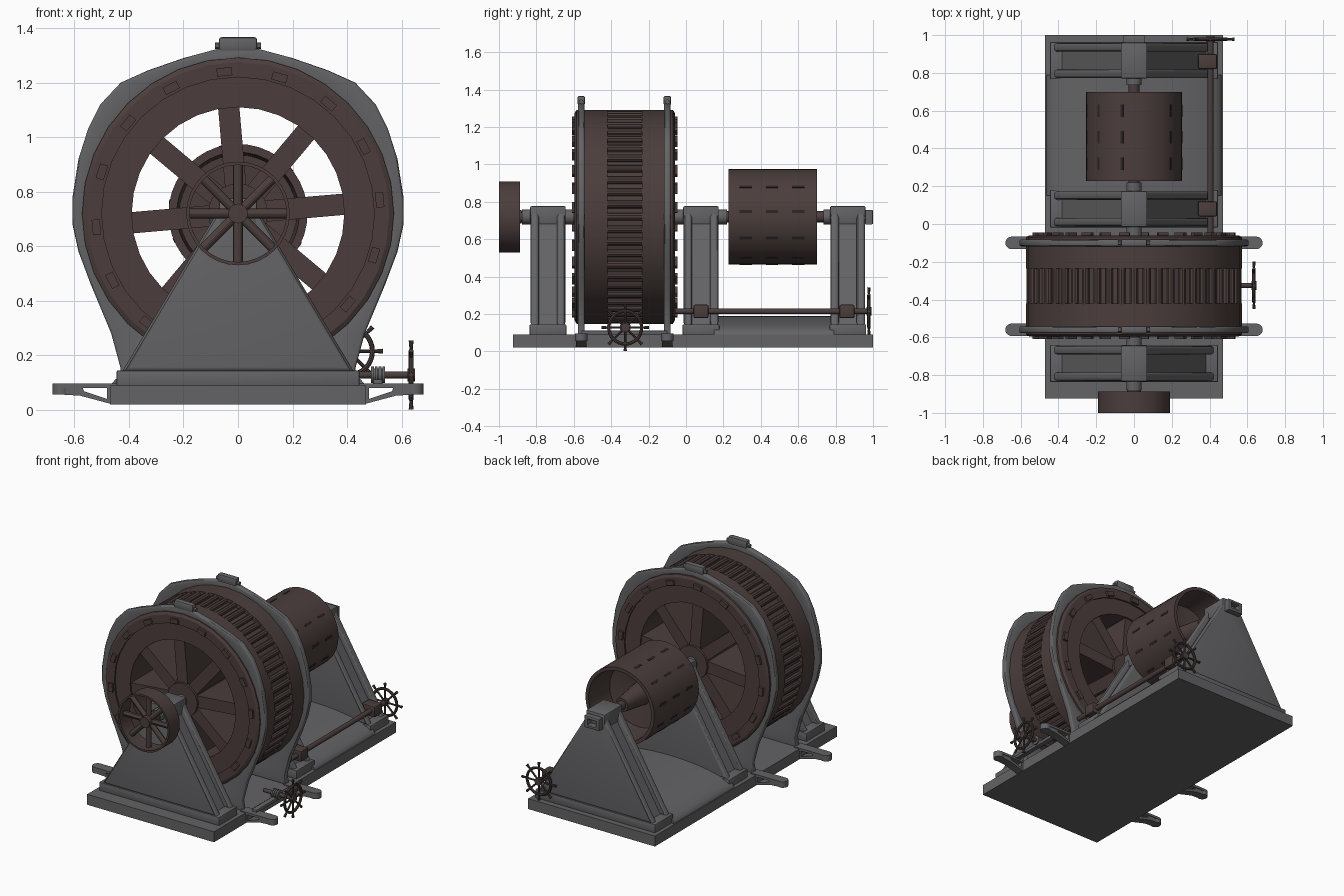
import bpy, bmesh, math
from mathutils import Vector, Matrix

if "Cube" in bpy.data.objects:
    bpy.data.objects.remove(bpy.data.objects["Cube"])

def material(name, col):
    m = bpy.data.materials.new(name)
    m.diffuse_color = (*col, 1)
    m.use_nodes = True
    m.node_tree.nodes["Principled BSDF"].inputs["Base Color"].default_value = m.diffuse_color
    return m

GREY = material("iron grey", (0.125, 0.124, 0.130))
BROWN = material("rust brown", (0.070, 0.048, 0.045))
DARK = material("slot dark brown", (0.025, 0.018, 0.017))
AX = 0.72  # height of the main axle

def finish(name, bm, mat):
    bmesh.ops.remove_doubles(bm, verts=bm.verts, dist=0.0001)
    bmesh.ops.recalc_face_normals(bm, faces=bm.faces)
    me = bpy.data.meshes.new(name)
    bm.to_mesh(me)
    bm.free()
    me.materials.append(mat)
    ob = bpy.data.objects.new(name, me)
    bpy.context.collection.objects.link(ob)
    return ob

def add_cyl(bm, a, b, r, seg=16, r2=None):
    a, b = Vector(a), Vector(b)
    d = b - a
    rot = d.to_track_quat('Z', 'Y').to_matrix().to_4x4()
    bmesh.ops.create_cone(bm, cap_ends=True, segments=seg, radius1=r, radius2=r if r2 is None else r2,
                          depth=d.length, matrix=Matrix.Translation((a + b) / 2) @ rot)

def add_box(bm, lo, hi, rot=None):
    lo, hi = Vector(lo), Vector(hi)
    m = Matrix.Translation((lo + hi) / 2) @ Matrix.Diagonal((*(hi - lo), 1))
    bmesh.ops.create_cube(bm, size=1, matrix=(rot or Matrix()) @ m)

def box(name, lo, hi, mat, bevel=0):
    bm = bmesh.new()
    add_box(bm, lo, hi)
    if bevel:
        bmesh.ops.bevel(bm, geom=bm.edges[:], offset=bevel, segments=2, affect='EDGES', profile=0.5)
    return finish(name, bm, mat)

def cyl(name, a, b, r, mat, seg=20):
    bm = bmesh.new()
    add_cyl(bm, a, b, r, seg)
    return finish(name, bm, mat)

def lathe(name, prof, mat, seg=32):
    """Spin a closed (radius, y) profile round the main axle."""
    bm = bmesh.new()
    rings = []
    for i in range(seg):
        t = 2 * math.pi * i / seg
        rings.append([bm.verts.new((r * math.cos(t), y, AX + r * math.sin(t))) for r, y in prof])
    n = len(prof)
    for i in range(seg):
        p, q = rings[i], rings[(i + 1) % seg]
        for j in range(n):
            k = (j + 1) % n
            bm.faces.new((p[j], p[k], q[k], q[j]))
    return finish(name, bm, mat)

def plate(name, loops, y0, y1, mat, bevel=0):
    """Fill outlines in x,z (extra loops are holes) and thicken along y."""
    cu = bpy.data.curves.new(name + "_outline", 'CURVE')
    cu.dimensions, cu.fill_mode = '2D', 'BOTH'
    cu.extrude = (y1 - y0) / 2 - bevel
    cu.bevel_depth, cu.bevel_resolution, cu.offset = bevel, 2, -bevel
    for pts in loops:
        sp = cu.splines.new('POLY')
        sp.points.add(len(pts) - 1)
        for p, (x, z) in zip(sp.points, pts):
            p.co = (x, z, 0, 1)
        sp.use_cyclic_u = True
    tmp = bpy.data.objects.new(name + "_tmp", cu)
    bpy.context.collection.objects.link(tmp)
    me = bpy.data.meshes.new_from_object(tmp.evaluated_get(bpy.context.evaluated_depsgraph_get()))
    bm = bmesh.new()
    bm.from_mesh(me)
    bm.transform(Matrix.Translation((0, (y0 + y1) / 2, 0)) @ Matrix.Rotation(math.pi / 2, 4, 'X'))
    bpy.data.objects.remove(tmp)
    bpy.data.meshes.remove(me)
    return finish(name, bm, mat)

def turn(deg):
    """Rotation about the main axle; 0 points along +x, 90 points up."""
    c = Matrix.Translation((0, 0, AX))
    return c @ Matrix.Rotation(-math.radians(deg), 4, 'Y') @ c.inverted()

# base slab and rounded bed under the drum
box("base_slab", (-0.47, -0.925, 0.02), (0.47, 1.0, 0.09), GREY)
hump = [(0.465 * math.cos(math.pi * i / 24), 0.085 + 0.105 * math.sin(math.pi * i / 24)) for i in range(25)]
plate("drum_bed", [hump], 0.15, 0.79, GREY)

# three A-frame stands with rounded flanges, web, bearing block and collars
for i, c in enumerate((-0.738, 0.08, 0.865)):
    n = "stand_%d_" % (i + 1)
    box(n + "foot", (-0.445, c - 0.098, 0.085), (0.445, c + 0.098, 0.145), GREY, 0.006)
    tri = [(-0.425, 0.14), (0.425, 0.14), (0.07, 0.735), (-0.07, 0.735)]
    web = [(-0.385, 0.14), (0.385, 0.14), (0.03, 0.735), (-0.03, 0.735)]
    for s, side in ((-1, "front"), (1, "back")):
        plate(n + side + "_flange", [tri], c + s * 0.07 - 0.023, c + s * 0.07 + 0.023, GREY, 0.016)
    plate(n + "web", [web], c - 0.06, c + 0.06, GREY)
    box(n + "bearing_block", (-0.07, c - 0.095, 0.68), (0.07, c + 0.095, 0.777), GREY, 0.008)
    if i < 2:
        cyl(n + "collar", (0, c - 0.14, AX), (0, c + 0.14, AX), 0.04, GREY)
    else:
        cyl(n + "collar", (0, c - 0.13, AX), (0, c, AX), 0.04, GREY)
        outer = [(-0.055, 0.68), (0.055, 0.68), (0.055, 0.757), (-0.055, 0.757)]
        inner = [(-0.03, 0.70), (0.03, 0.70), (0.03, 0.738), (-0.03, 0.738)]
        plate(n + "end_frame", [outer, inner], c + 0.09, 1.0, GREY, 0.006)

# axle
cyl("axle", (0, -0.98, AX), (0, 0.95, AX), 0.03, BROWN)

# large wheel rim with a recessed centre band
half = [(0.39, -0.585), (0.50, -0.585), (0.50, -0.595), (0.555, -0.595), (0.572, -0.585),
        (0.572, -0.42), (0.548, -0.42)]
lathe("great_wheel_rim", half + [(r, -0.655 - y) for r, y in reversed(half)], BROWN, 32)

# rods round the centre band
bm = bmesh.new()
for i in range(52):
    t = 2 * math.pi * i / 52
    x, z = 0.55 * math.cos(t), AX + 0.55 * math.sin(t)
    add_cyl(bm, (x, -0.425, z), (x, -0.235, z), 0.021, 10)
finish("band_rods", bm, BROWN)

# eight deep spokes, hub, and blocks on both rim faces
bm = bmesh.new()
for i in range(8):
    add_box(bm, (0.05, -0.575, AX - 0.039), (0.42, -0.08, AX + 0.039), turn(5 + 45 * i))
finish("great_wheel_spokes", bm, BROWN)
cyl("great_wheel_hub", (0, -0.59, AX), (0, -0.065, AX), 0.11, BROWN, 24)
bm = bmesh.new()
for i in range(16):
    for y0, y1 in ((-0.61, -0.58), (-0.075, -0.045)):
        add_box(bm, (0.507, y0, AX - 0.028), (0.537, y1, AX + 0.028), turn(5.5 + 22.5 * i))
finish("rim_blocks", bm, BROWN)

# two grey frames round the wheel, with top lugs and side feet
right = [(0.44, 0.085), (0.43, 0.15), (0.465, 0.28), (0.54, 0.46), (0.585, 0.58), (0.607, 0.68),
         (0.607, 0.78), (0.585, 0.92), (0.55, 1.03), (0.505, 1.12), (0.43, 1.20), (0.33, 1.245),
         (0.2, 1.29), (0.07, 1.325)]
outline = right + [(-x, z) for x, z in reversed(right)]
hole = [(0.56 * math.cos(math.pi * i / 24), AX + 0.56 * math.sin(math.pi * i / 24)) for i in range(48)]
for c, n in ((-0.56, "front"), (-0.10, "rear")):
    plate(n + "_frame", [outline, hole], c - 0.018, c + 0.018, GREY, 0.01)
    box(n + "_frame_lug", (-0.07, c - 0.02, 1.315), (0.07, c + 0.02, 1.367), GREY, 0.01)
    cyl(n + "_lug_pin", (-0.085, c, 1.335), (0.085, c, 1.335), 0.012, GREY, 12)
    for s, side in ((-1, "left"), (1, "right")):
        bm = bmesh.new()
        xs = sorted((s * 0.43, s * 0.648))
        add_box(bm, (xs[0], c - 0.033, 0.06 + 0.02), (xs[1], c + 0.033, 0.096))
        add_cyl(bm, (s * 0.648, c, 0.056), (s * 0.648, c, 0.096), 0.033, 20)
        finish("%s_%s_foot_plate" % (n, side), bm, GREY)
        strut = [(0.46, 0.02), (0.49, 0.028), (0.58, 0.052), (0.65, 0.056), (0.65, 0.082), (0.57, 0.082),
                 (0.565, 0.068), (0.48, 0.04), (0.48, 0.085), (0.46, 0.085)]
        plate("%s_%s_foot_strut" % (n, side), [[(s * x, z) for x, z in strut]], c - 0.028, c + 0.028, GREY)

# front pulley: thin rim, round spokes, hub
lathe("front_pulley_rim", [(0.178, -1.0), (0.19, -1.0), (0.19, -0.888), (0.178, -0.888)], BROWN, 32)
bm = bmesh.new()
for i in range(8):
    t = math.pi * i / 4
    add_cyl(bm, (0, -0.945, AX), (0.183 * math.cos(t), -0.945, AX + 0.183 * math.sin(t)), 0.018, 12)
add_cyl(bm, (0, -0.99, AX), (0, -0.88, AX), 0.036, 20)
finish("front_pulley_spokes", bm, BROWN)

# hollow rear drum with inner web, hub and slots
lathe("rear_drum", [(0.255, 0.228), (0.255, 0.70), (0.232, 0.70), (0.215, 0.50), (0.03, 0.47),
                    (0.03, 0.44), (0.215, 0.42), (0.225, 0.228)], BROWN, 40)
bm = bmesh.new()
add_cyl(bm, (0, 0.46, AX), (0, 0.68, AX), 0.075, 24, 0.045)
add_cyl(bm, (0, 0.46, AX), (0, 0.24, AX), 0.075, 24, 0.045)
finish("rear_drum_hub", bm, BROWN)
bm = bmesh.new()
for i in range(11):
    if i != 2:
        for y in (0.32, 0.46, 0.60):
            add_box(bm, (0.248, y - 0.033, AX - 0.008), (0.2565, y + 0.033, AX + 0.008), turn(6.5 + i * 360 / 11))
finish("drum_slots", bm, DARK)

def handwheel(name, centre, axis):
    """Ship-style wheel with eight handles; axis is X or Y."""
    bm = bmesh.new()
    n, k = 32, 8
    grid = [[bm.verts.new(((0.088 + 0.009 * math.cos(2 * math.pi * j / k)) * math.cos(2 * math.pi * i / n),
                           (0.088 + 0.009 * math.cos(2 * math.pi * j / k)) * math.sin(2 * math.pi * i / n),
                           0.009 * math.sin(2 * math.pi * j / k))) for j in range(k)] for i in range(n)]
    for i in range(n):
        for j in range(k):
            bm.faces.new((grid[i][j], grid[(i + 1) % n][j], grid[(i + 1) % n][(j + 1) % k], grid[i][(j + 1) % k]))
    for i in range(8):
        d = Vector((math.cos(math.pi * i / 4), math.sin(math.pi * i / 4), 0))
        add_cyl(bm, (0, 0, 0), d * 0.1, 0.006, 8)
        add_cyl(bm, d * 0.095, d * 0.126, 0.006, 8, 0.009)
    add_cyl(bm, (0, 0, -0.014), (0, 0, 0.014), 0.024, 16)
    rot = Matrix.Rotation(math.pi / 2, 4, 'Y' if axis == 'X' else 'X')
    bm.transform(Matrix.Translation(centre) @ rot)
    finish(name, bm, BROWN)

# side handwheel on a short grooved shaft, with cross bar
handwheel("side_handwheel", (0.635, -0.325, 0.128), 'X')
cyl("side_shaft", (0.42, -0.325, 0.128), (0.64, -0.325, 0.128), 0.013, BROWN)
bm = bmesh.new()
for i in range(4):
    add_cyl(bm, (0.488 + i * 0.014, -0.325, 0.128), (0.498 + i * 0.014, -0.325, 0.128), 0.03)
add_cyl(bm, (0.488, -0.325, 0.128), (0.54, -0.325, 0.128), 0.024)
finish("grooved_collar", bm, GREY)
box("cross_bar", (0.495, -0.56, 0.09), (0.53, -0.10, 0.112), GREY, 0.005)

# rear handwheel on a long rod with two brackets
handwheel("rear_handwheel", (0.405, 0.978, 0.215), 'Y')
cyl("long_rod", (0.405, -0.06, 0.215), (0.405, 0.985, 0.215), 0.016, BROWN)
for c, n in ((0.08, "front"), (0.86, "rear")):
    box(n + "_rod_bracket", (0.34, c - 0.04, 0.178), (0.44, c + 0.04, 0.25), BROWN, 0.008)

# smooth shading that keeps edges sharp
for o in bpy.data.objects:
    o.select_set(o.type == 'MESH')
bpy.context.view_layer.objects.active = bpy.data.objects["axle"]
bpy.ops.object.shade_smooth_by_angle(angle=math.radians(30))
